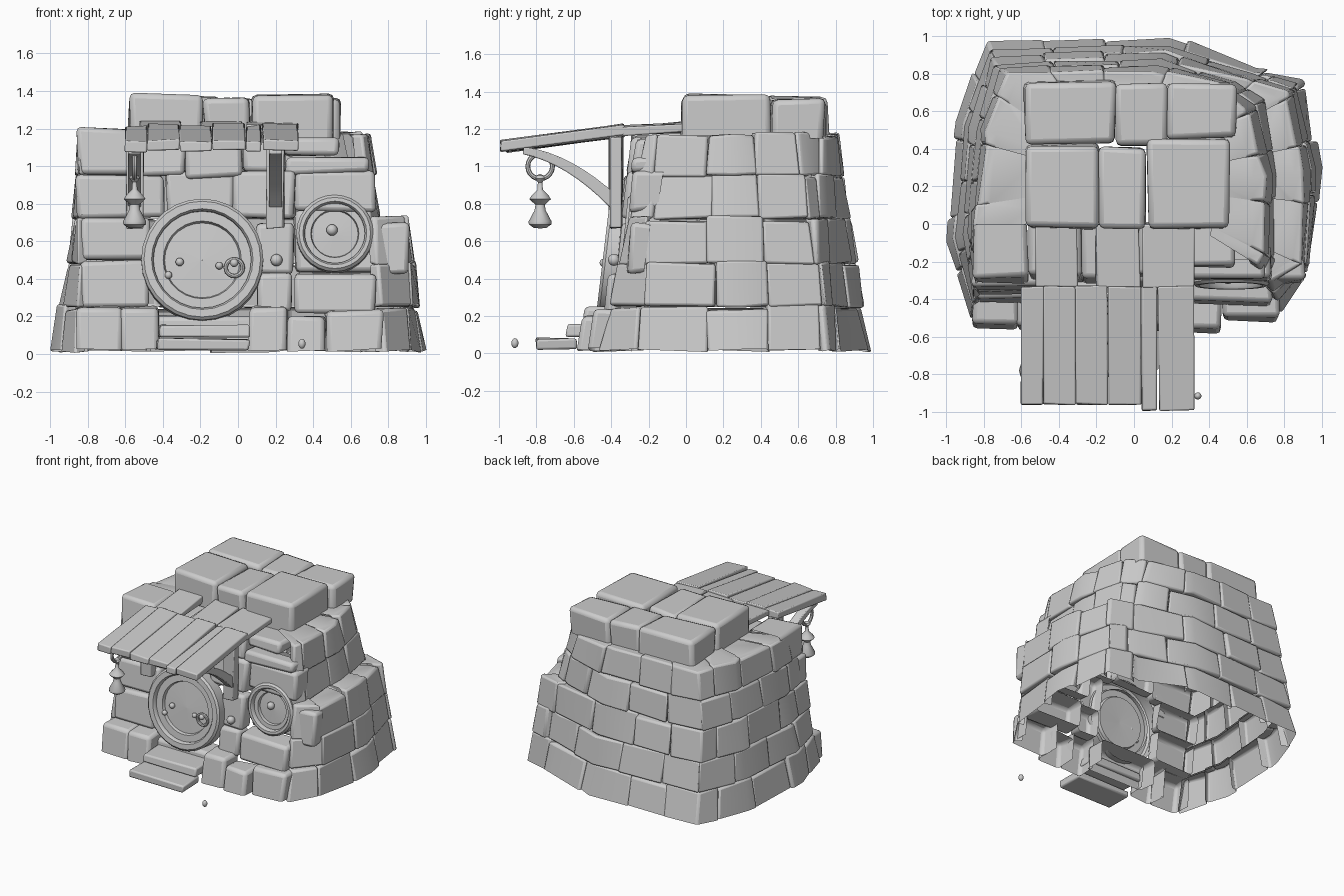
import bpy, bmesh, math, random
from mathutils import Vector, Matrix

if "Cube" in bpy.data.objects:
    bpy.data.objects.remove(bpy.data.objects["Cube"])

random.seed(4)
stone = bpy.data.materials.new("grey_stone")
stone.diffuse_color = (0.6, 0.6, 0.6, 1)
stone.use_nodes = True
stone.node_tree.nodes["Principled BSDF"].inputs["Base Color"].default_value = stone.diffuse_color


def finish(bm, name, bevel=0.0):
    bmesh.ops.recalc_face_normals(bm, faces=bm.faces)
    me = bpy.data.meshes.new(name)
    bm.to_mesh(me)
    bm.free()
    me.materials.append(stone)
    ob = bpy.data.objects.new(name, me)
    bpy.context.collection.objects.link(ob)
    if bevel:
        m = ob.modifiers.new("soft_edges", 'BEVEL')
        m.width, m.segments, m.limit_method = bevel, 2, 'ANGLE'
    bpy.ops.object.select_all(action='DESELECT')
    ob.select_set(True)
    bpy.context.view_layer.objects.active = ob
    bpy.ops.object.shade_smooth_by_angle(angle=math.radians(40))
    return ob


def jit(p, a=0.01):
    return Vector(p) + Vector([random.uniform(-a, a) for _ in range(3)])


def loft(bm, rings, cap=True, skip=()):
    """Skin a list of closed rings of points, leaving out the sides in skip."""
    vs = [[bm.verts.new(p) for p in r] for r in rings]
    n = len(vs[0])
    for a, b in zip(vs, vs[1:]):
        for i in range(n):
            if i not in skip:
                bm.faces.new((a[i], a[(i + 1) % n], b[(i + 1) % n], b[i]))
    if cap:
        if 'bottom' not in skip:
            bm.faces.new(vs[0][::-1])
        bm.faces.new(vs[-1])


def revolve(bm, prof, mat, seg=24):
    """Turn (radius, height) points about local z."""
    rings = [[mat @ Vector((r * math.cos(2 * math.pi * k / seg),
                            r * math.sin(2 * math.pi * k / seg), h))
              for k in range(seg)] for r, h in prof]
    loft(bm, rings, False)


def slab(bm, x0, x1, y0, y1, z0, z1, rise=0.0, a=0.008, skip=()):
    """Box whose far end in y is lifted by rise."""
    loft(bm, [[jit((x, y, z + (rise if y == y1 else 0)), a) for x, y in
               ((x0, y0), (x1, y0), (x1, y1), (x0, y1))] for z in (z0, z1)], True, skip)


# ---- side and back walls: courses of stones following a sloping outline ----
OUT0 = [(-.86, -.5), (-1, -.1), (-.94, .55), (-.79, .97), (.2, 1), (.65, .83),
        (.91, .77), (.99, .3), (.93, -.27), (.78, -.48)]
OUT1 = [(-.85, -.36), (-.88, -.05), (-.84, .5), (-.74, .85), (.15, .88), (.6, .77),
        (.82, .7), (.91, .28), (.9, -.22), (.74, -.32)]
OUT2 = OUT1[:5] + [(.55, .75), (.7, .65), (.76, .25), (.75, -.2), (.7, -.3)]
OUT3 = [(-.85, -.28), (-.85, 0), (-.79, .5), (-.67, .8), (.1, .82), (.45, .75),
        (.6, .62), (.69, .25), (.68, -.15), (.66, -.22)]


def outline(z):
    lo, hi, t = (OUT0, OUT1, (z / .72) ** .85) if z <= .72 else (OUT2, OUT3, (z - .72) / .45)
    return [Vector((*Vector(a).lerp(Vector(b), t), z)) for a, b in zip(lo, hi)]


def at(line, s):
    i = min(int(s), len(line) - 2)
    return line[i].lerp(line[i + 1], s - i)


def inward(p, d):
    c = Vector((-.05, .22, p.z))
    return p + (c - p).normalized() * d


cuts_even = [0, .6, 1.2, 1.85, 2.6, 3.3, 3.65, 4.2, 5.2, 6.07, 6.68, 7.33, 8, 9]
cuts_odd = [0, .8, 1.5, 2.2, 3, 3.35, 3.75, 4.5, 5.4, 6, 6.65, 7.25, 7.95, 9]
levels = [0.015, .25, .48, .72, .95, 1.17]
bm = bmesh.new()
for c, (z0, z1) in enumerate(zip(levels, levels[1:])):
    lo, hi = outline(z0 + (.001 if c == 3 else 0)), outline(z1)
    cuts = cuts_odd if c % 2 else cuts_even
    for s0, s1 in zip(cuts, cuts[1:]):
        # deep tops only where a ledge shows
        depth = .3 if c == 4 else .2 if c == 2 and s0 > 4 else .07
        ss = [s0] + [k for k in range(1, 9) if s0 + .05 < k < s1 - .05] + [s1]
        bulge = random.uniform(-.012, .006)
        dz = Vector((0, 0, random.uniform(-.015, .015)))
        bot, top, bin_, tin, tdeep = [], [], [], [], []
        for s in ss:
            a, b = at(lo, s), at(hi, s)
            bot.append(bm.verts.new(jit(inward(a, bulge))))
            top.append(bm.verts.new(jit(inward(b, bulge + .005) + dz)))
            bin_.append(bm.verts.new(inward(a, .06)))
            tin.append(bm.verts.new(inward(b, .06) + dz))
            tdeep.append(bm.verts.new(inward(b, depth) + dz))
        for i in range(len(ss) - 1):
            j = i + 1
            bm.faces.new((bot[i], bot[j], top[j], top[i]))
            bm.faces.new((top[i], top[j], tin[j], tin[i]))
            if depth > .1:
                bm.faces.new((tin[i], tin[j], tdeep[j], tdeep[i]))
            if c:
                bm.faces.new((bot[i], bot[j], bin_[j], bin_[i]))
        for i in (0, -1):
            bm.faces.new((bot[i], top[i], tin[i], bin_[i]))
bmesh.ops.delete(bm, geom=[v for v in bm.verts if not v.link_faces], context='VERTS')
finish(bm, "wall_stones", .025)

# ---- front stones, open behind: x0, x1, z0, z1, extra push forward ----
front = [(-.86, -.62, .02, .25, .13), (-.62, -.42, .02, .25, .14),
         (.06, .26, .02, .25, .14), (.26, .47, .02, .2, .15), (.47, .77, .02, .23, .09),
         (-.44, .08, .02, .2, .03),
         (-.84, -.48, .25, .5, .02), (.1, .29, .22, .43, .01), (.3, .73, .22, .43, .03),
         (-.84, -.47, .5, .72, .01), (.1, .3, .43, .7, .0), (.3, .74, .43, .76, -.11),
         (.74, .91, .43, .7, -.06), (-.86, -.39, .72, .95, .01), (-.38, -.02, .74, .97, -.02),
         (-.03, .3, .72, .97, .0), (.3, .73, .76, .97, -.03), (-.86, -.56, .95, 1.2, .0),
         (-.56, -.28, .95, 1.14, -.02), (-.28, .02, .94, 1.16, .0), (.02, .25, .97, 1.15, -.02),
         (.25, .7, .96, 1.05, -.02), (.25, .54, 1.05, 1.15, -.07)]
bm = bmesh.new()
for x0, x1, z0, z1, push in front:
    d = .29 if z1 > 1.1 else .16 if z1 < .26 or x1 == .73 else .1
    rings = []
    for z in (z0, z1):
        y = -.43 + .12 * z - push
        rings.append([jit((x, yy, z)) for x, yy in ((x0, y), (x1, y), (x1, y + d), (x0, y + d))])
    loft(bm, rings, True, (2, 'bottom') if z0 < .1 else (2,))
finish(bm, "front_stones", .025)

# ---- roof stones, open below ----
bm = bmesh.new()
for x0, x1, y0, y1, z1 in [(-.58, -.1, .42, .76, 1.37), (-.1, .17, .42, .75, 1.36),
                           (.17, .54, .46, .74, 1.36), (-.58, -.18, -.02, .42, 1.38),
                           (-.18, .07, -.02, .41, 1.36), (.07, .51, -.03, .46, 1.38)]:
    slab(bm, x0, x1, y0, y1, 1.15, z1, 0, .012, ('bottom',))
finish(bm, "roof_stones", .03)

# ---- awning planks ----
bm = bmesh.new()
edges = [-.6, -.48, -.31, -.14, .04, .13, .32]
for i, (x0, x1) in enumerate(zip(edges, edges[1:])):
    y0 = -.99 if i > 3 else -.96
    slab(bm, x0, x1 - .003, y0, -.33, 1.075 + .01 * (i % 2), 1.13 + .01 * (i % 2), .085, .006)
for x0, x1 in ((-.52, -.3), (-.2, .03), (.05, .32)):
    slab(bm, x0, x1, -.34, 0, 1.165, 1.215, .02)
finish(bm, "awning_planks", .008)

# ---- awning posts and curved braces ----
for side, x in (("left", -.55), ("right", .2)):
    bm = bmesh.new()
    slab(bm, x - .045, x + .045, -.41, -.34, .67, 1.16)
    rings = []
    for k in range(9):
        t = k / 8
        p = Vector((x, -.87 + .49 * t, 1.085 - .08 * t - .2 * t * t))
        n = Vector((0, .08 + .4 * t, .49)).normalized() * (.02 + .016 * t)
        rings.append([p + n * sy + Vector((sx * .035, 0, 0))
                      for sx, sy in ((-1, -1), (1, -1), (1, 1), (-1, 1))])
    loft(bm, rings)
    finish(bm, side + "_awning_bracket", .006)

# ---- hanging lantern with ring ----
bm = bmesh.new()
revolve(bm, [(.001, .96), (.022, .95), (.028, .935), (.012, .915), (.015, .875), (.045, .845),
             (.058, .825), (.025, .795), (.03, .765), (.062, .705), (.06, .69), (.035, .672),
             (.001, .668)], Matrix.Translation((-.55, -.78, 0)), 12)
finish(bm, "lantern")


def torus(name, center, rot, R, r, n=20):
    bm = bmesh.new()
    prof = [(R + r * math.cos(a * math.pi / 4), r * math.sin(a * math.pi / 4)) for a in range(9)]
    revolve(bm, prof, Matrix.Translation(center) @ rot, n)
    bmesh.ops.remove_doubles(bm, verts=bm.verts, dist=.0005)
    return finish(bm, name)


torus("lantern_ring", (-.55, -.78, 1.0), Matrix.Rotation(math.pi / 2, 4, 'Y'), .066, .013)


# ---- round door and round window: frame and recessed panel ----
def porthole(name, x, y, z, R, w, tilt):
    mat = Matrix.Translation((x, y, z)) @ Matrix.Rotation(math.pi / 2 - tilt, 4, 'X')
    bm = bmesh.new()
    revolve(bm, [(R, -.06), (R, .03), (R - .015, .045),
                 (R - w + .01, .045), (R - w, .03), (R - w, -.02)], mat, 28)
    finish(bm, name + "_frame")
    bm = bmesh.new()
    r = R - w
    revolve(bm, [(r, .012), (r * .8, .012), (r * .77, -.012), (.001, -.005)], mat, 28)
    finish(bm, name + "_panel")


porthole("door", -.19, -.40, .5, .325, .065, .12)
porthole("window", .515, -.285, .64, .205, .045, .1)
torus("door_knocker", (-.02, -.43, .46), Matrix.Rotation(math.pi / 2, 4, 'X'), .045, .012)

# ---- knobs and pebble ----
bm = bmesh.new()
for x, y, z, r in ((.205, -.385, .5, .032), (-.31, -.41, .49, .022), (-.1, -.42, .47, .02),
                   (-.37, -.42, .42, .02), (-.02, -.44, .485, .022), (.5, -.29, .66, .03)):
    bmesh.ops.create_uvsphere(bm, u_segments=12, v_segments=8, radius=r,
                              matrix=Matrix.Translation((x, y, z)))
finish(bm, "knobs")
bm = bmesh.new()
bmesh.ops.create_uvsphere(bm, u_segments=12, v_segments=8, radius=.024, matrix=(
    Matrix.Translation((.34, -.915, .055)) @ Matrix.Diagonal((.8, .8, 1.1, 1))))
finish(bm, "pebble")

# ---- door steps ----
bm = bmesh.new()
slab(bm, -.43, .06, -.8, -.58, .02, .08)
slab(bm, -.42, .06, -.64, -.42, .085, .15)
finish(bm, "door_steps", .012)
